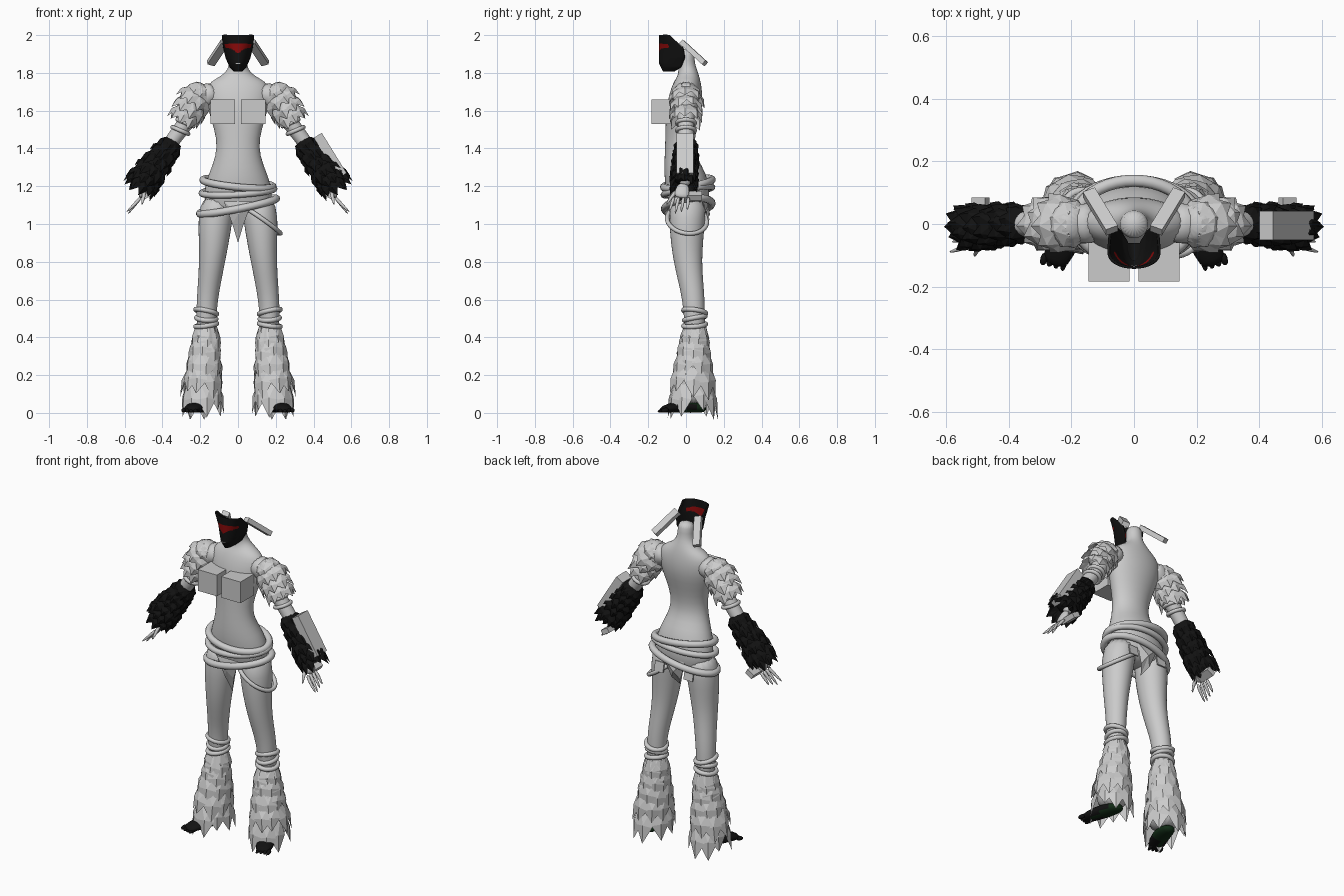
import bpy, bmesh, random
from math import sin, cos, pi, radians
from mathutils import Vector, Matrix

random.seed(4)
if "Cube" in bpy.data.objects:
    bpy.data.objects.remove(bpy.data.objects["Cube"])


def material(name, r, g, b):
    m = bpy.data.materials.new(name)
    m.use_nodes = True
    m.diffuse_color = (r, g, b, 1)
    m.node_tree.nodes["Principled BSDF"].inputs["Base Color"].default_value = (r, g, b, 1)
    return m


GREY = material("pale grey", .6, .6, .6)
BLACK = material("black", .006, .006, .006)
RED = material("dark red", .25, .003, .003)
GREEN = material("dark green", .006, .025, .008)


def finish(name, bm, mats, smooth=False, subdiv=0):
    me = bpy.data.meshes.new(name)
    for f in bm.faces:
        f.smooth = smooth
    bm.to_mesh(me)
    bm.free()
    for m in mats:
        me.materials.append(m)
    ob = bpy.data.objects.new(name, me)
    bpy.context.collection.objects.link(ob)
    if subdiv:
        ob.modifiers.new("smooth", 'SUBSURF').levels = subdiv
        ob.modifiers["smooth"].render_levels = subdiv
    return ob


def pair(ob):
    """Name the +x part left_ and add its mirrored right_ twin."""
    base = ob.name
    ob.name = "left_" + base
    twin = ob.copy()
    twin.data = ob.data.copy()
    twin.name = "right_" + base
    bpy.context.collection.objects.link(twin)
    flip = Matrix.Diagonal((-1, 1, 1, 1))
    twin.data.transform(flip @ ob.matrix_basis)
    twin.matrix_basis = Matrix()
    if twin.type == 'MESH':
        twin.data.flip_normals()


def frames(rings, ref):
    """Centre, tangent, two cross axes and radii for each ring."""
    pts = [Vector(r[0]) for r in rings]
    out = []
    for i, (c, rx, ry) in enumerate(rings):
        t = (pts[min(i + 1, len(pts) - 1)] - pts[max(i - 1, 0)]).normalized()
        u = Vector(ref).cross(t).normalized()
        out.append((pts[i], t, u, t.cross(u), rx, ry))
    return out


def loft(name, rings, mats=(GREY,), sides=16, ref=(0, 1, 0), subdiv=1):
    bm = bmesh.new()
    loops = []
    for c, t, u, v, rx, ry in frames(rings, ref):
        loops.append([bm.verts.new(c + u * rx * cos(2 * pi * k / sides) + v * ry * sin(2 * pi * k / sides))
                      for k in range(sides)])
    for a, b in zip(loops, loops[1:]):
        for k in range(sides):
            n = (k + 1) % sides
            bm.faces.new((a[k], a[n], b[n], b[k]))
    bm.faces.new(loops[0][::-1])
    bm.faces.new(loops[-1])
    bmesh.ops.recalc_face_normals(bm, faces=bm.faces)
    return finish(name, bm, mats, True, subdiv)


def feathers(name, rings, rows, count, length, width, flare, mat, start=0.0, end=.9):
    """Overlapping pointed plates laid along a lofted form."""
    bm = bmesh.new()
    fr = frames(rings, (0, 1, 0))
    for r in range(rows):
        s = (start + (end - start) * r / max(rows - 1, 1)) * (len(fr) - 1)
        i = min(int(s), len(fr) - 2)
        c, t, u, v, rx, ry = [a + (b - a) * (s - i) for a, b in zip(fr[i], fr[i + 1])]
        for k in range(count):
            a = 2 * pi * (k + .5 * (r % 2)) / count + random.uniform(-.12, .12)
            n = (u * cos(a) + v * sin(a)).normalized()
            side = t.cross(n).normalized()
            p = c + u * rx * cos(a) + v * ry * sin(a)
            ln = length * random.uniform(.8, 1.2)
            d = (t + n * flare).normalized() * ln
            w = side * width
            q = [bm.verts.new(x) for x in (
                p - w * .4 - n * .012, p + w * .4 - n * .012, p + d * .5 + w * .6 - n * .006,
                p + d, p + d * .5 - w * .6 - n * .006, p + d * .45 + n * .012)]
            for j in range(5):
                bm.faces.new((q[j], q[(j + 1) % 5], q[5]))
    return finish(name, bm, (mat,))


def tube(name, pts, radius, cyclic=True):
    cu = bpy.data.curves.new(name, 'CURVE')
    cu.dimensions = '3D'
    cu.bevel_depth = radius
    cu.bevel_resolution = 3
    cu.use_fill_caps = True
    sp = cu.splines.new('POLY')
    sp.points.add(len(pts) - 1)
    for q, p in zip(sp.points, pts):
        q.co = (*p, 1)
    sp.use_cyclic_u = cyclic
    cu.materials.append(GREY)
    ob = bpy.data.objects.new(name, cu)
    bpy.context.collection.objects.link(ob)
    return ob


def hoop(name, c, rx, ry, tilt_x, tilt_y, radius):
    """Ring around a limb; tilts raise it towards +x and +y."""
    return tube(name, [(c[0] + rx * cos(a), c[1] + ry * sin(a), c[2] + tilt_x * cos(a) + tilt_y * sin(a))
                       for a in (2 * pi * k / 40 for k in range(40))], radius)


def block(name, centre, size, axis=None, up=(0, 1, 0)):
    """Box whose local z follows axis."""
    bm = bmesh.new()
    bmesh.ops.create_cube(bm, size=1, matrix=Matrix.Diagonal((*size, 1)))
    if axis:
        z = Vector(axis).normalized()
        x = Vector(up).cross(z).normalized()
        bm.transform(Matrix((x, z.cross(x), z)).transposed().to_4x4())
    bm.transform(Matrix.Translation(centre))
    return finish(name, bm, (GREY,))


# Torso and neck: height, half width, front, back
torso = [(1.03, .13, -.07, .09), (1.1, .185, -.09, .125), (1.2, .18, -.11, .128), (1.28, .15, -.12, .09),
         (1.36, .118, -.115, .05), (1.45, .112, -.11, .045), (1.55, .143, -.11, .065), (1.64, .17, -.1, .088),
         (1.71, .172, -.08, .088), (1.755, .15, -.06, .08), (1.785, .085, -.045, .07),
         (1.82, .052, -.04, .055), (1.86, .046, -.045, .045), (1.93, .048, -.05, .045)]
loft("torso", [((0, (f + b) / 2, z), w, (b - f) / 2) for z, w, f, b in torso], sides=20)

# Legs, furry boots and feet
pair(loft("leg", [((.1, .015, 1.15), .09, .1), ((.122, .005, 1.02), .094, .097), ((.128, .005, .9), .08, .087),
                  ((.138, .01, .8), .07, .076), ((.15, .025, .7), .062, .067), ((.163, .04, .6), .057, .06),
                  ((.168, .045, .5), .054, .057), ((.165, .05, .4), .05, .05)]))
boot = [((.168, .05, .47), .053, .055), ((.17, .045, .38), .066, .072), ((.182, .04, .25), .086, .1),
        ((.188, .035, .13), .088, .105), ((.18, .04, .04), .076, .088)]
pair(loft("boot", boot))
pair(feathers("boot_fur", boot, 5, 9, .17, .085, .16, GREY, 0, .68))
for z, r, tx, ty in ((.535, .056, .012, -.008), (.465, .056, -.008, .005), (.5, .052, .004, .01)):
    pair(hoop("ankle_ring", (.168, .046, z), r, r + .003, tx, ty, .013))

foot = loft("foot", [((.18, .11, .02), .03, .02), ((.19, .05, .03), .05, .03), ((.21, -.02, .035), .055, .035),
                     ((.24, -.09, .026), .05, .026), ((.258, -.135, .014), .038, .014)],
            (GREEN, BLACK), 12, (0, 0, 1))
for f in foot.data.polygons:
    f.material_index = int(f.center.y < -.05 or f.center.x > .245)
pair(foot)
for k in range(4):
    x = .225 + .022 * k
    pair(loft("toe", [((x - .01, -.09, .018), .014, .016), ((x, -.125, .013), .013, .013),
                      ((x + .004, -.152 + .008 * k, .007), .006, .006)], (BLACK,), 8, (0, 0, 1)))

# Arms, shoulder feathers and gloves
pair(loft("arm", [((.11, .005, 1.7), .06, .07), ((.17, .0, 1.685), .068, .065), ((.22, 0, 1.63), .058, .056),
                  ((.26, 0, 1.56), .046, .046), ((.31, 0, 1.49), .041, .042), ((.38, 0, 1.4), .04, .04),
                  ((.47, 0, 1.25), .03, .032), ((.485, -.01, 1.2), .026, .032)]))
sleeve = [((.165, 0, 1.735), .05, .05), ((.2, 0, 1.69), .078, .072), ((.245, 0, 1.63), .072, .068),
          ((.27, 0, 1.575), .055, .055)]
pair(loft("shoulder", sleeve))
pair(feathers("shoulder_feathers", sleeve, 4, 9, .09, .07, .25, GREY, .1, .8))
for x, z in ((.278, 1.535), (.305, 1.495)):
    pair(hoop("arm_ring", (x, 0, z), .042, .047, .018, .0, .011))
glove = [((.335, 0, 1.44), .05, .048), ((.38, 0, 1.385), .066, .056), ((.43, -.005, 1.32), .075, .06),
         ((.475, -.01, 1.26), .078, .06), ((.5, -.01, 1.225), .07, .055)]
pair(loft("glove", glove, (BLACK,)))
pair(feathers("glove_feathers", glove, 6, 11, .085, .05, .2, BLACK, 0, .9))

# Hands
pair(loft("palm", [((.48, -.012, 1.215), .02, .03), ((.497, -.02, 1.175), .02, .042),
                   ((.52, -.026, 1.135), .015, .042)], sides=10))
for k in range(4):
    y = -.062 + .025 * k
    end = 1.05 + .012 * abs(k - 1)
    pair(loft("finger", [((.512, y, 1.145), .011, .011), ((.545, y * 1.15 - .005, 1.105), .01, .01),
                         ((.592 - .008 * k, y * 1.3 - .01, end), .004, .004)], sides=8))
pair(loft("thumb", [((.495, -.045, 1.18), .013, .013), ((.5, -.08, 1.14), .011, .011),
                    ((.51, -.105, 1.1), .004, .004)], sides=8))
pair(block("hand_block", (.49, .035, 1.15), (.05, .1, .03), (.5, 0, .85)))
block("left_forearm_block", (.488, -.005, 1.363), (.05, .092, .25), (-.13, 0, .21))

# Chest blocks and head blocks
pair(block("chest_block", (.08, -.118, 1.595), (.13, .13, .13)))
pair(block("head_block", (.107, .04, 1.906), (.042, .028, .18), (-.073, -.12, .11), (0, .6, .8)))


# Mask: height, half width, back edge
mask = [(1.808, .022, -.06), (1.83, .045, -.025), (1.88, .066, -.005), (1.93, .078, -.012),
        (1.965, .083, -.05), (2.0, .085, -.085)]
bm = bmesh.new()
grid = []
rows, cols = 40, 56
for r in range(rows + 1):
    z = mask[0][0] + (mask[-1][0] - mask[0][0]) * r / rows
    i = max(j for j in range(len(mask) - 1) if mask[j][0] <= z + 1e-6)
    a, b = mask[i], mask[i + 1]
    f = (z - a[0]) / (b[0] - a[0])
    w, back = a[1] + (b[1] - a[1]) * f, a[2] + (b[2] - a[2]) * f
    front = -.143 + .02 * max(0, (1.85 - z) / .04)
    grid.append([bm.verts.new((w * sin(t), back + (front - back) * cos(t) ** .8, z))
                 for t in (radians(-90 + 180 * c / cols) for c in range(cols + 1))])
for a, b in zip(grid, grid[1:]):
    for c in range(cols):
        face = bm.faces.new((a[c], a[c + 1], b[c + 1], b[c]))
        p = face.calc_center_median()
        x, z = abs(p.x), p.z
        eye = x < .07 and 1.925 + .28 * (x - .03) * (x > .03) - .7 * max(0, .03 - x) < z < 1.957 - .1 * abs(x - .025)
        mouth = x < .012 and 1.846 < z < 1.852
        face.material_index = 1 if eye else 2 if mouth else 0
bm.faces.new(grid[0][::-1])
ob = finish("mask", bm, (BLACK, RED, GREY), True)
sol = ob.modifiers.new("thickness", 'SOLIDIFY')
sol.thickness = .008

# Hip belts, hanging strap and cloth flaps
hoop("upper_belt", (0, .01, 1.215), .185, .128, -.018, .02, .02)
hoop("middle_belt", (0, .01, 1.175), .192, .128, .012, .02, .017)
hoop("lower_belt", (0, .012, 1.095), .203, .125, .04, .015, .02)
hoop("left_thigh_strap", (.125, .005, 1.02), .1, .105, -.07, -.01, .012)
for name, y, low in (("front_flap", -.1, .9), ("back_flap", .115, .95)):
    bm = bmesh.new()
    s = 1 if y > 0 else -1
    q = [bm.verts.new(p) for p in ((-.075, y, 1.12), (.075, y, 1.12), (.03, y * .85, 1.0), (0, y * .5, low),
                                   (-.03, y * .85, 1.0), (0, y + s * .012, 1.05))]
    for j in range(5):
        bm.faces.new((q[j], q[(j + 1) % 5], q[5]))
    finish(name, bm, (GREY,))
pair(block("back_pocket", (.1, .115, 1.05), (.06, .008, .06), (0, -.2, 1), (0, 1, 0)))
